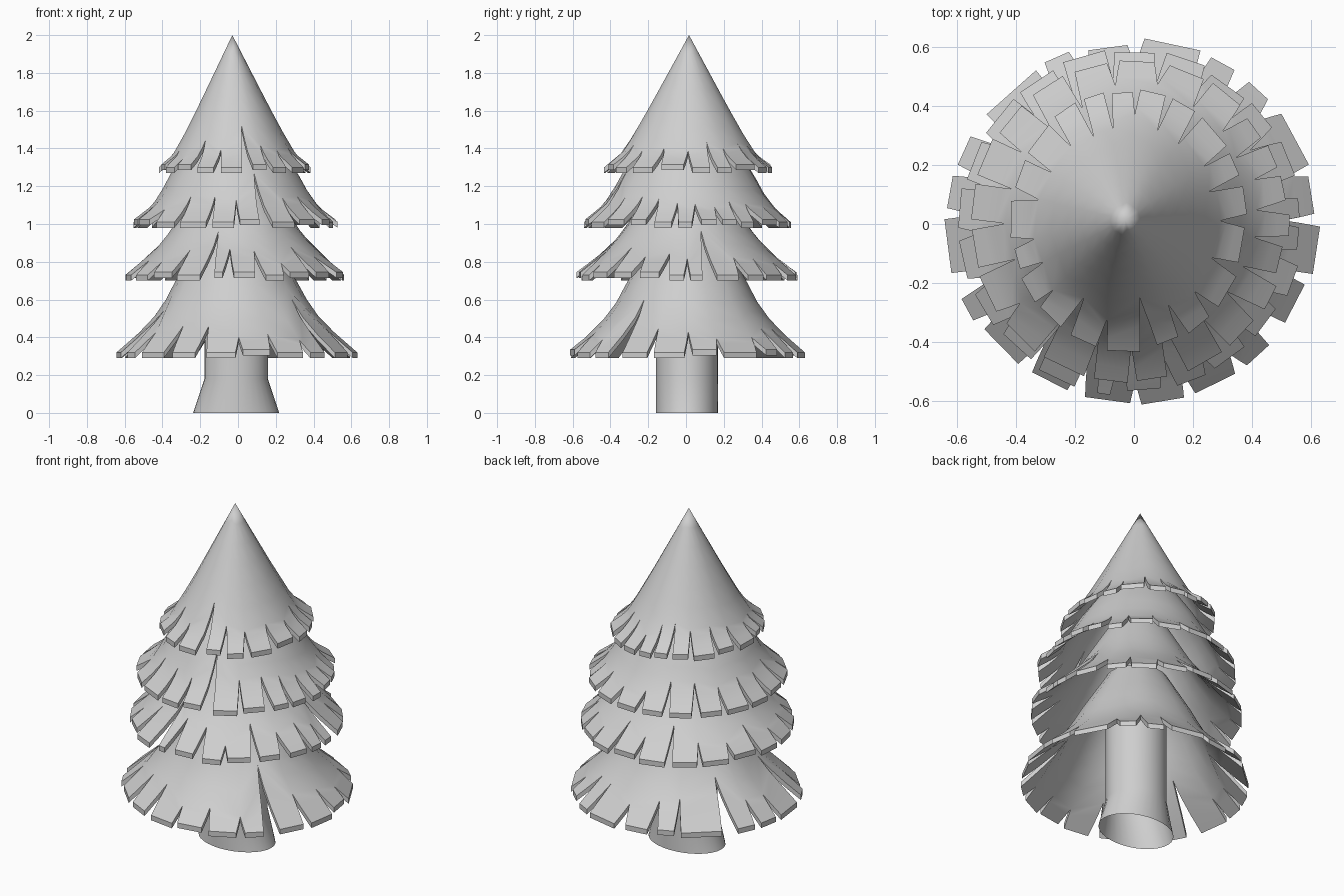
import bpy, bmesh, math, random
from mathutils import Vector

random.seed(4)
cube = bpy.data.objects.get("Cube")
if cube:
    bpy.data.objects.remove(cube)

GREY = (0.62, 0.62, 0.62, 1)
grey = bpy.data.materials.new("light_grey")
grey.use_nodes = True
grey.diffuse_color = GREY
grey.node_tree.nodes["Principled BSDF"].inputs["Base Color"].default_value = GREY

THICK = 0.03


def finish(name, bm):
    mesh = bpy.data.meshes.new(name)
    bm.to_mesh(mesh)
    bm.free()
    mesh.materials.append(grey)
    obj = bpy.data.objects.new(name, mesh)
    bpy.context.collection.objects.link(obj)
    bpy.ops.object.select_all(action='DESELECT')
    obj.select_set(True)
    bpy.context.view_layer.objects.active = obj
    bpy.ops.object.shade_smooth_by_angle(angle=math.radians(30))
    return obj


def radius_at(profile, z):
    for (r0, z0), (r1, z1) in zip(profile, profile[1:]):
        if z >= z1:
            return r0 + (r1 - r0) * (z0 - z) / (z0 - z1)
    return profile[-1][0]


def skirt(name, profile, depth, notches, deep):
    """Thin flared cone whose rim is split into strips by tapered notches.
    depth: stretch along y; notches: angles in degrees; deep: {angle: height}."""
    top, rim = profile[0][1], profile[-1][1]
    pitch = math.tau / len(notches)
    # boundaries between strips: angle, notch top and half gap at the rim
    cuts = []
    for degrees in notches:
        height = rim + random.uniform(0.06, 0.15)
        gap = pitch * random.uniform(0.09, 0.18)
        if degrees in deep:
            height, gap = deep[degrees], pitch * 0.24
        cuts.append((math.radians(degrees), height, gap))

    bm = bmesh.new()
    for i, first in enumerate(cuts):
        length = random.uniform(0.97, 1.01)
        lift = random.choice((0, 0, 0, 0.015))
        columns = []
        for cut, side in ((first, 1), (cuts[(i + 1) % len(cuts)], -1)):
            angle, notch, gap = cut
            rows = [(top + (notch - top) * k / 6, 0) for k in range(7)]
            rows += [(notch + (rim - notch) * k / 3, k / 3) for k in (1, 2, 3)]
            column = []
            for z, split in rows:
                a = angle + side * gap * split
                r = radius_at(profile, z) * (1 + (length - 1) * split)
                column.append(bm.verts.new((r * math.cos(a) - 0.015 * z,
                                            r * math.sin(a) * depth + 0.008 * z,
                                            z + lift * split)))
            columns.append(column)
        left, right = columns
        for k in range(len(left) - 1):
            bm.faces.new((left[k], left[k + 1], right[k + 1], right[k]))
    bmesh.ops.remove_doubles(bm, verts=bm.verts[:], dist=0.0005)
    # give the sheet a vertical thickness
    extruded = bmesh.ops.extrude_face_region(bm, geom=bm.faces[:], use_keep_orig=True)
    moved = [g for g in extruded["geom"] if isinstance(g, bmesh.types.BMVert)]
    bmesh.ops.translate(bm, verts=moved, vec=Vector((0, 0, -THICK)))
    bmesh.ops.recalc_face_normals(bm, faces=bm.faces[:])
    return finish(name, bm)


# Trunk: open tube, flared sideways at the foot
bm = bmesh.new()
sides = 32
rings = []
for z, rx in ((0, 0.228), (0.18, 0.168), (0.95, 0.168)):
    rings.append([bm.verts.new((rx * math.cos(math.tau * i / sides) - 0.01,
                                0.165 * math.sin(math.tau * i / sides) + 0.005, z))
                  for i in range(sides)])
for low, high in zip(rings, rings[1:]):
    for i in range(sides):
        j = (i + 1) % sides
        bm.faces.new((low[i], low[j], high[j], high[i]))
finish("trunk", bm)

# Foliage tiers: (radius, height) from the top down, depth, notch angles, deep notches
skirt("bottom_tier",
      [(0.17, 0.95), (0.32, 0.70), (0.40, 0.55), (0.49, 0.45), (0.635, 0.32)], 0.98,
      [-89, -72, -54, -38, -18, 1, 17, 40, 54, 67, 89, 107,
       120, 147, 163, 177, 200, 214, 234, 252],
      {-38: 0.60, 147: 0.55, 200: 0.55})
skirt("lower_middle_tier",
      [(0.17, 1.25), (0.33, 0.98), (0.42, 0.87), (0.49, 0.81), (0.585, 0.73)], 1,
      [-105, -94, -77, -62, -45, -28, -12, 0, 12, 31, 46, 63,
       80, 97, 115, 132, 150, 167, 184, 202, 219, 236],
      {-105: 0.96, 12: 0.97})
skirt("upper_middle_tier",
      [(0.15, 1.55), (0.33, 1.28), (0.40, 1.15), (0.455, 1.08), (0.54, 1.01)], 1.03,
      [-105, -89, -72, -52, -35, -21, -7, 5, 18, 30, 43, 60,
       78, 96, 113, 131, 148, 165, 181, 198, 216, 235],
      {-72: 1.27})
skirt("top_tier",
      [(0, 2), (0.19, 1.62), (0.295, 1.42), (0.335, 1.36), (0.405, 1.30)], 1.1,
      [-103, -80, -62, -44, -22, 0, 18, 33, 54, 70, 86, 100,
       114, 130, 150, 168, 190, 204, 220, 238],
      {-80: 1.52})
